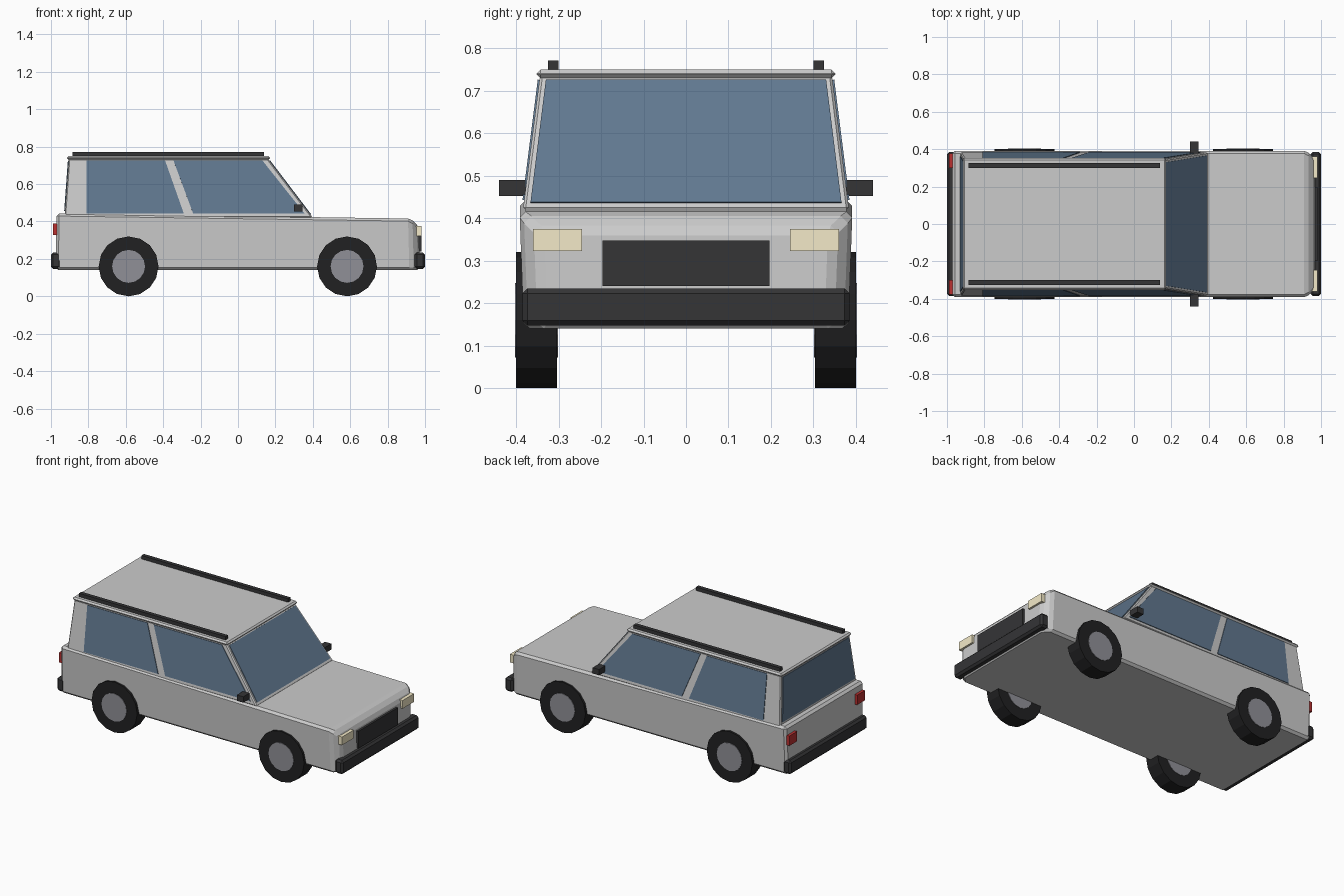
import bpy, bmesh
from math import radians, pi
from mathutils import Matrix, Vector

if "Cube" in bpy.data.objects:
    bpy.data.objects.remove(bpy.data.objects["Cube"])


def material(name, rgb):
    m = bpy.data.materials.new(name)
    m.diffuse_color = (*rgb, 1)
    m.use_nodes = True
    m.node_tree.nodes["Principled BSDF"].inputs["Base Color"].default_value = m.diffuse_color
    return m


BLACK = material("black_trim", (0.035, 0.035, 0.037))
TYRE = material("tyre_rubber", (0.015, 0.015, 0.016))
GLASS = material("tinted_glass", (0.12, 0.19, 0.28))
RIM = material("rim_metal", (0.28, 0.28, 0.31))
LAMP = material("lamp_cream", (0.9, 0.82, 0.58))
RED = material("lamp_red", (0.5, 0.03, 0.03))


def finish(name, bm, mat=None, bevel=0):
    bmesh.ops.recalc_face_normals(bm, faces=bm.faces)
    me = bpy.data.meshes.new(name)
    bm.to_mesh(me)
    bm.free()
    ob = bpy.data.objects.new(name, me)
    bpy.context.collection.objects.link(ob)
    if mat:
        me.materials.append(mat)
    if bevel:
        mod = ob.modifiers.new("bevel", 'BEVEL')
        mod.width, mod.segments = bevel, 1
        mod.limit_method, mod.angle_limit = 'ANGLE', radians(30)
    return ob


def loft(ring_a, ring_b):
    """Closed solid between two matching rings of points."""
    bm = bmesh.new()
    a = [bm.verts.new(p) for p in ring_a]
    b = [bm.verts.new(p) for p in ring_b]
    bm.faces.new(a)
    bm.faces.new(b)
    n = len(a)
    for i in range(n):
        j = (i + 1) % n
        bm.faces.new((a[i], a[j], b[j], b[i]))
    return bm


def rect(x0, x1, y, z0, z1=None):
    """Rectangle in plan, z0 at the rear and z1 at the front."""
    z1 = z0 if z1 is None else z1
    return [(x0, -y, z0), (x1, -y, z1), (x1, y, z1), (x0, y, z0)]


def box(name, x, y, z, mat=None, bevel=0):
    ring = [(x[0], y[0]), (x[1], y[0]), (x[1], y[1]), (x[0], y[1])]
    bm = loft([(*p, z[0]) for p in ring], [(*p, z[1]) for p in ring])
    return finish(name, bm, mat, bevel)


def panel(name, quad, out, mat):
    """Thin plate standing slightly proud of the surface it lies on."""
    out = Vector(out)
    a = [Vector(p) + out * 0.004 for p in quad]
    b = [Vector(p) - out * 0.01 for p in quad]
    return finish(name, loft(a, b), mat)


# Lower body with larger chamfers around the nose
bm = loft(rect(-0.975, 0.972, 0.382, 0.14), rect(-0.97, 0.965, 0.392, 0.443, 0.415))
nose = [e for e in bm.edges
        if all(v.co.x > 0.9 for v in e.verts) and any(v.co.z > 0.3 for v in e.verts)]
bmesh.ops.bevel(bm, geom=nose, offset=0.042, segments=1, affect='EDGES')
finish("body", bm, bevel=0.014)

# Cabin and roof
finish("cabin", loft(rect(-0.928, 0.40, 0.384, 0.42), rect(-0.905, 0.16, 0.344, 0.735)), bevel=0.006)
box("roof", (-0.915, 0.172), (-0.352, 0.352), (0.73, 0.75), bevel=0.009)


def side_y(z):
    return 0.384 - 0.04 * (z - 0.42) / 0.315


# Side windows, mirrors, rails, lamps and wheels on both sides
Z0, Z1 = 0.443, 0.726
for s, side in ((-1, "right"), (1, "left")):
    for part, (b0, b1, t1, t0) in (("rear", (-0.81, -0.29, -0.39, -0.81)),
                                   ("front", (-0.24, 0.355, 0.13, -0.345))):
        quad = [(b0, s * side_y(Z0), Z0), (b1, s * side_y(Z0), Z0),
                (t1, s * side_y(Z1), Z1), (t0, s * side_y(Z1), Z1)]
        panel(f"{part}_window_{side}", quad, (0, s, 0.1), GLASS)

    box(f"mirror_{side}", (0.30, 0.345), sorted((s * 0.378, s * 0.44)), (0.453, 0.49), BLACK)
    box(f"roof_rail_{side}", (-0.885, 0.14), sorted((s * 0.30, s * 0.325)), (0.745, 0.772), BLACK)
    box(f"headlight_{side}", (0.94, 0.98), sorted((s * 0.245, s * 0.36)), (0.323, 0.375), LAMP)
    box(f"tail_light_{side}", (-0.988, -0.955), sorted((s * 0.30, s * 0.378)), (0.328, 0.39), RED)

    for x, axle in ((-0.585, "rear"), (0.583, "front")):
        for part, r, depth, mat in (("tyre", 0.16, 0.096, TYRE), ("hub", 0.088, 0.102, RIM)):
            bm = bmesh.new()
            bmesh.ops.create_cone(bm, cap_ends=True, segments=16, radius1=r, radius2=r, depth=depth,
                                  matrix=Matrix.Translation((x, s * 0.352, 0.16))
                                  @ Matrix.Rotation(pi / 2, 4, 'X'))
            finish(f"{axle}_{part}_{side}", bm, mat)


def end_glass(name, x_low, x_high, z_low, z_high, w_low, w_high, out):
    quad = [(x_low, -w_low, z_low), (x_low, w_low, z_low),
            (x_high, w_high, z_high), (x_high, -w_high, z_high)]
    panel(name, quad, out, GLASS)


# Windshield and rear window follow the cabin slopes
end_glass("windshield", 0.388, 0.168, 0.436, 0.725, 0.366, 0.330, (0.8, 0, 0.6))
end_glass("rear_window", -0.9255, -0.906, 0.455, 0.722, 0.362, 0.328, (-1, 0, 0.07))

# Grille and bumpers
box("grille", (0.94, 0.98), (-0.197, 0.197), (0.24, 0.348), BLACK)
box("front_bumper", (0.945, 1.0), (-0.385, 0.385), (0.147, 0.235), BLACK, bevel=0.012)
box("rear_bumper", (-1.0, -0.945), (-0.385, 0.385), (0.147, 0.235), BLACK, bevel=0.012)
